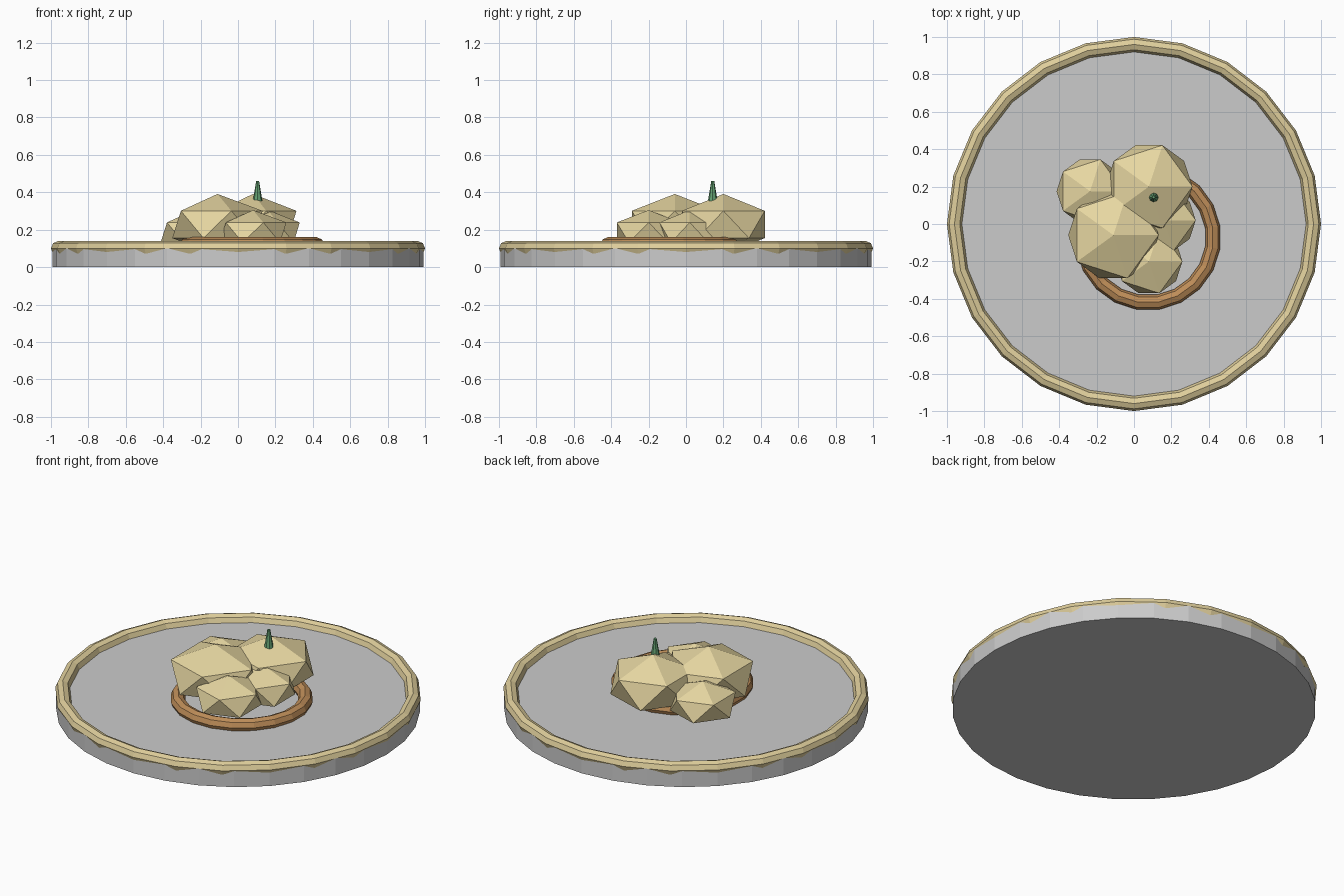
import bpy, math

if "Cube" in bpy.data.objects:
    bpy.data.objects.remove(bpy.data.objects["Cube"])


def material(name, rgb):
    m = bpy.data.materials.new(name)
    m.diffuse_color = (*rgb, 1)
    m.use_nodes = True
    m.node_tree.nodes["Principled BSDF"].inputs["Base Color"].default_value = m.diffuse_color
    return m


cream = material("cream", (0.80, 0.68, 0.36))
rim_tan = material("rim_tan", (0.74, 0.62, 0.33))
brown = material("brown", (0.52, 0.27, 0.10))
green = material("green", (0.13, 0.36, 0.17))


def finish(name, mat=None):
    ob = bpy.context.object
    ob.name = name
    if mat:
        ob.data.materials.append(mat)
    return ob


# Plate disc
bpy.ops.mesh.primitive_cylinder_add(vertices=32, radius=0.992, depth=0.10,
                                    location=(0, 0, 0.05))
finish("plate")


# Raised plate rim and the ring lying on the plate
def ring(name, loc, major, minor, sides, turn, mat):
    bpy.ops.mesh.primitive_torus_add(location=loc, rotation=(0, 0, turn),
                                     major_radius=major, minor_radius=minor,
                                     major_segments=sides, minor_segments=8)
    finish(name, mat)


ring("plate_rim", (0, 0, 0.10), 0.96, 0.04, 24, 0, rim_tan)
ring("sauce_ring", (0.075, -0.072, 0.12), 0.35, 0.04, 20, math.pi / 20, brown)

# Heap of flattened faceted lumps: x, y, z, radius, half height
lumps = [
    (-0.11, -0.06, 0.228, 0.27, 0.163),
    (0.08, 0.20, 0.228, 0.26, 0.163),
    (-0.235, 0.175, 0.185, 0.20, 0.12),
    (0.08, -0.20, 0.185, 0.20, 0.12),
    (0.16, 0.02, 0.185, 0.19, 0.12),
]
for i, (x, y, z, r, h) in enumerate(lumps):
    bpy.ops.mesh.primitive_ico_sphere_add(subdivisions=1, radius=1, location=(x, y, z))
    lump = finish(f"food_lump_{i + 1}", cream)
    lump.scale = (r, r, h)

# Green garnish sprig
bpy.ops.mesh.primitive_cone_add(vertices=8, radius1=0.028, radius2=0.008, depth=0.12,
                                location=(0.105, 0.143, 0.40))
finish("garnish_sprig", green)
